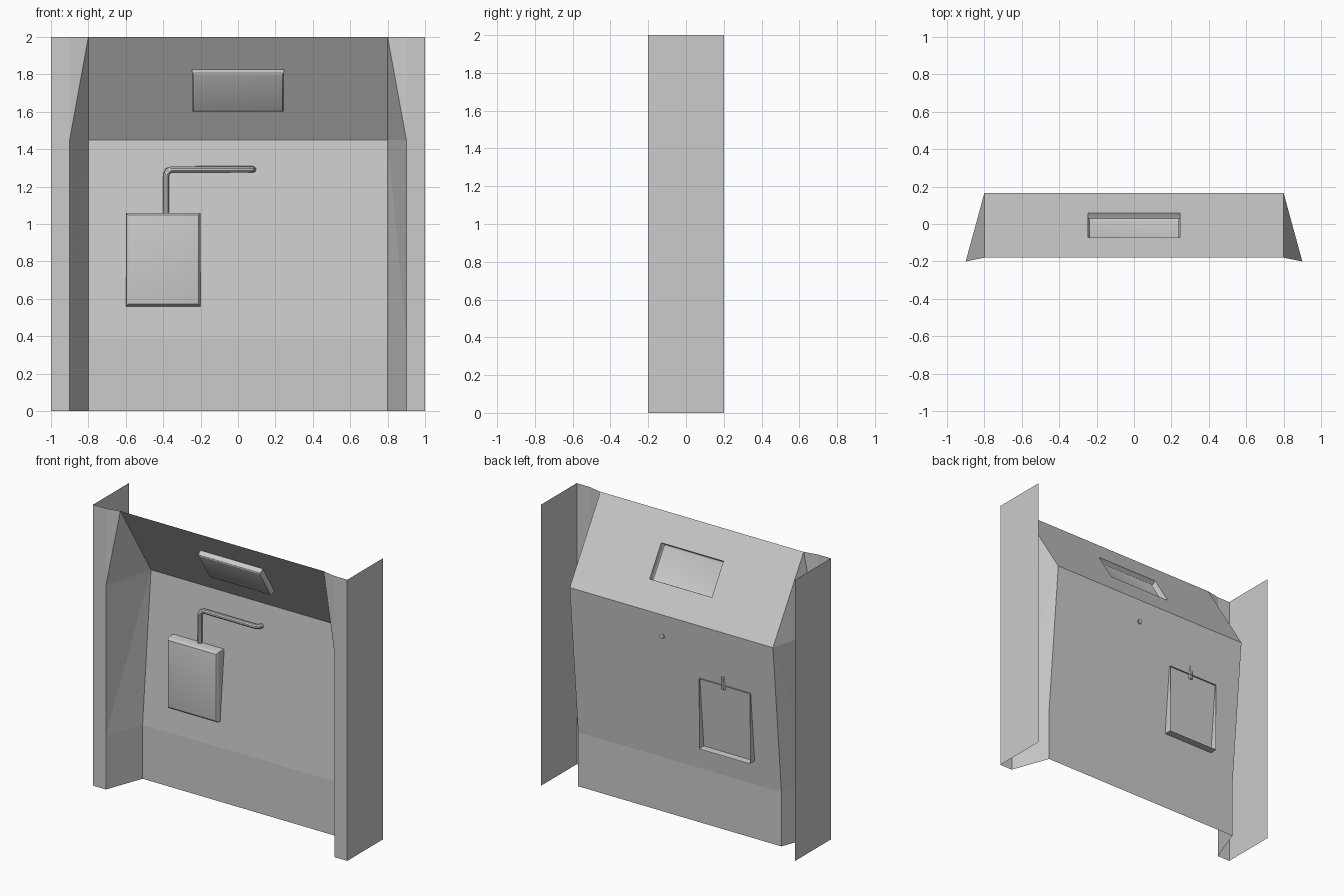
import bpy, bmesh
from math import atan2, cos, sin, pi
from mathutils import Matrix, Vector

if "Cube" in bpy.data.objects:
    bpy.data.objects.remove(bpy.data.objects["Cube"])


def finish(name, bm, smooth=False):
    bmesh.ops.remove_doubles(bm, verts=bm.verts, dist=1e-5)
    bmesh.ops.recalc_face_normals(bm, faces=bm.faces)
    me = bpy.data.meshes.new(name)
    bm.to_mesh(me)
    bm.free()
    ob = bpy.data.objects.new(name, me)
    bpy.context.collection.objects.link(ob)
    if smooth:
        bpy.ops.object.select_all(action='DESELECT')
        bpy.context.view_layer.objects.active = ob
        ob.select_set(True)
        bpy.ops.object.shade_smooth_by_angle()
    return ob


def face(bm, *pts):
    bm.faces.new([bm.verts.new(p) for p in pts])


def rect(w, h, y, m):
    return [m @ Vector((x * w / 2, y, z * h / 2))
            for x, z in ((-1, -1), (1, -1), (1, 1), (-1, 1))]


def open_box(name, w, h, m, back, edge, front, inset):
    """Raised cover, open at the back, with a rounded front rim."""
    rings = [rect(w, h, back, m)]
    for i in range(4):
        a = i / 3 * pi / 2
        d = 2 * inset * (1 - cos(a))
        rings.append(rect(w - d, h - d, edge + (front - edge) * sin(a), m))
    bm = bmesh.new()
    for a, b in zip(rings, rings[1:]):
        for i in range(4):
            j = (i + 1) % 4
            face(bm, a[i], a[j], b[j], b[i])
    face(bm, *rings[-1])
    return finish(name, bm, True)


# wall profile (y, z): kick panel, leaning wall, overhanging top
prof = [(0.07, 0), (0.07, 0.385), (0.165, 1.45), (-0.18, 2)]
F, B, H = -0.2, 0.2, 2.0

bm = bmesh.new()
for (y0, z0), (y1, z1) in zip(prof[:2], prof[1:3]):
    face(bm, (-0.8, y0, z0), (0.8, y0, z0), (0.8, y1, z1), (-0.8, y1, z1))

# overhang with a rectangular opening for the top cover
tilt = atan2(0.345, 0.55)
top_m = Matrix.Translation((0, -0.006, 1.723)) @ Matrix.Rotation(tilt, 4, 'X')
hole = rect(0.49, 0.245, 0, top_m)
(ya, za), (yb, zb) = prof[2:]
outer = [(-0.8, ya, za), (0.8, ya, za), (0.8, yb, zb), (-0.8, yb, zb)]
for i in range(4):
    j = (i + 1) % 4
    face(bm, outer[i], outer[j], hole[j], hole[i])

# side returns, front strips and end flanges
for s in (-1, 1):
    for (y0, z0), (y1, z1) in zip(prof[:2], prof[1:3]):
        face(bm, (s * .9, F, z0), (s * .8, y0, z0), (s * .8, y1, z1))
        face(bm, (s * .9, F, z0), (s * .8, y1, z1), (s * .9, F, z1))
    face(bm, (s * .9, F, za), (s * .8, ya, za), (s * .8, yb, H))
    face(bm, (s * .9, F, za), (s * .8, yb, H), (s * .9, F, H))
    face(bm, (s, F, 0), (s * .9, F, 0), (s * .9, F, za), (s * .9, F, H), (s, F, H))
    face(bm, (s, F, 0), (s, B, 0), (s, B, H), (s, F, H))
finish("wall_panel", bm)

# cover on the overhang and upright control box on the wall
open_box("top_cover", 0.49, 0.245, top_m, 0, -0.028, -0.04, 0.012)
open_box("control_box", 0.4, 0.5, Matrix.Translation((-0.4, 0, 0.81)),
         0.14, 0.077, 0.052, 0.025)

# conduit: rises from the box, runs right, then turns into the wall
py, pz, c = 0.122, 1.292, 0.03
k = c * 0.3
path = [(-.385, py, 1.03), (-.385, py, pz - c), (-.385 + k, py, pz - k),
        (-.385 + c, py, pz), (.08 - c, py, pz), (.08 - k, py + k, pz),
        (.08, py + c, pz), (.08, 0.16, pz)]
cu = bpy.data.curves.new("conduit", 'CURVE')
cu.dimensions = '3D'
cu.bevel_depth = 0.017
cu.bevel_resolution = 3
cu.use_fill_caps = True
sp = cu.splines.new('POLY')
sp.points.add(len(path) - 1)
for p, co in zip(sp.points, path):
    p.co = (*co, 1)
pipe = bpy.data.objects.new("conduit", cu)
bpy.context.collection.objects.link(pipe)
bpy.ops.object.select_all(action='DESELECT')
bpy.context.view_layer.objects.active = pipe
pipe.select_set(True)
bpy.ops.object.convert(target='MESH')
bpy.ops.object.shade_smooth_by_angle()
